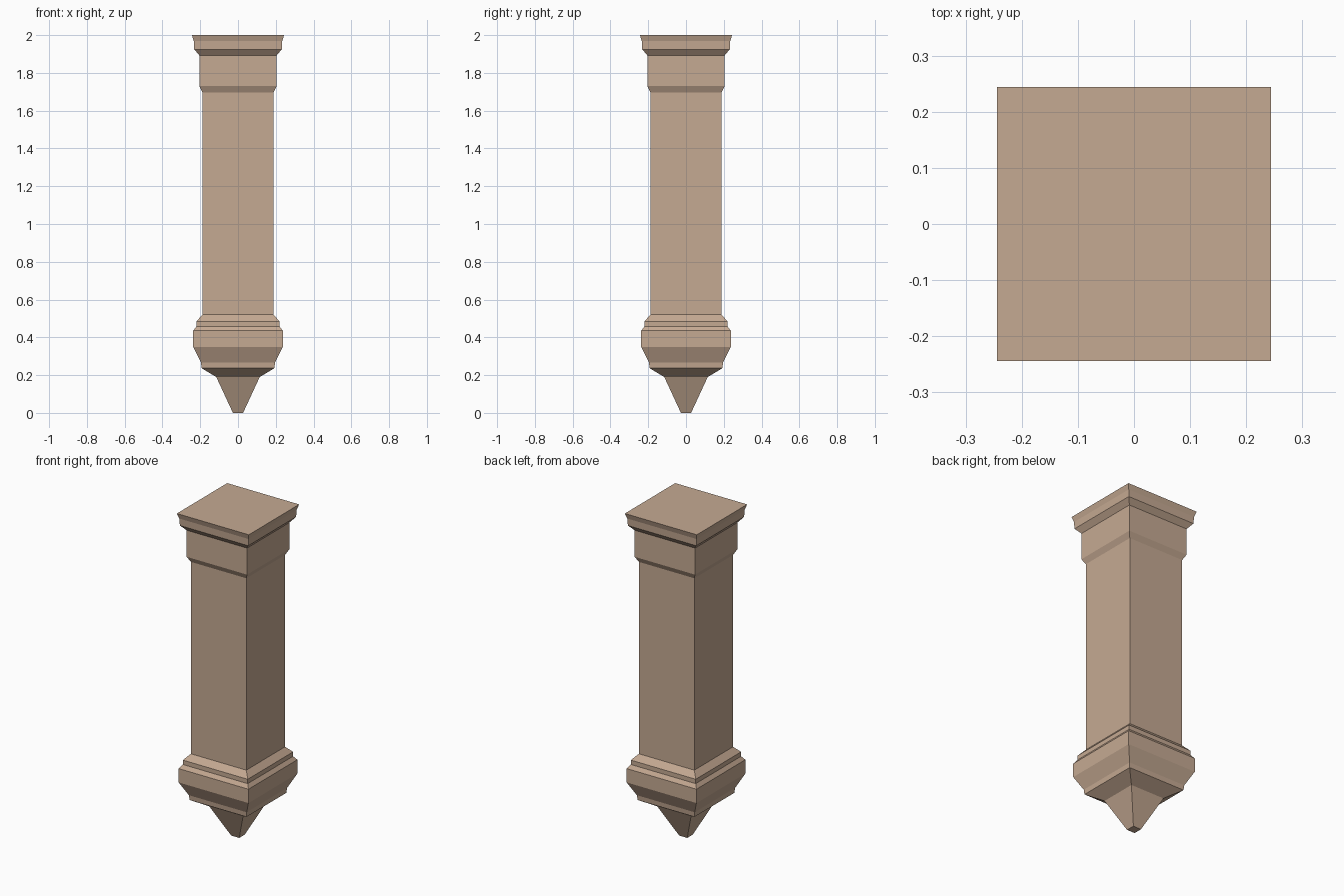
import bpy
import bmesh

if "Cube" in bpy.data.objects:
    bpy.data.objects.remove(bpy.data.objects["Cube"])

stone = bpy.data.materials.new("stone")
stone.diffuse_color = (0.56, 0.40, 0.29, 1)
stone.use_nodes = True
stone.node_tree.nodes["Principled BSDF"].inputs["Base Color"].default_value = stone.diffuse_color


def square_stack(name, profile, cap_bottom=False, cap_top=False):
    """Stack square rings from (half width, height) pairs and skin them."""
    bm = bmesh.new()
    rings = [[bm.verts.new((sx * w, sy * w, z))
              for sx, sy in ((-1, -1), (1, -1), (1, 1), (-1, 1))]
             for w, z in profile]
    for low, high in zip(rings, rings[1:]):
        for i in range(4):
            j = (i + 1) % 4
            bm.faces.new((low[i], low[j], high[j], high[i]))
    if cap_bottom:
        bm.faces.new(rings[0][::-1])
    if cap_top:
        bm.faces.new(rings[-1])
    mesh = bpy.data.meshes.new(name)
    bm.to_mesh(mesh)
    bm.free()
    mesh.materials.append(stone)
    obj = bpy.data.objects.new(name, mesh)
    bpy.context.collection.objects.link(obj)
    return obj


# Tapered point under the post
square_stack("pendant_tip", [(0.027, 0), (0.115, 0.19), (0.193, 0.237)],
             cap_bottom=True)

# Moulded collar at the lower end
square_stack("lower_collar", [(0.193, 0.237), (0.196, 0.267), (0.237, 0.35),
                              (0.237, 0.435), (0.220, 0.458), (0.220, 0.485),
                              (0.188, 0.52)])

# Plain square shaft
square_stack("shaft", [(0.188, 0.52), (0.188, 1.697)])

# Stepped head with flared top
square_stack("capital", [(0.188, 1.697), (0.205, 1.73), (0.205, 1.893),
                         (0.232, 1.925), (0.234, 1.968), (0.244, 2.0)],
             cap_top=True)
